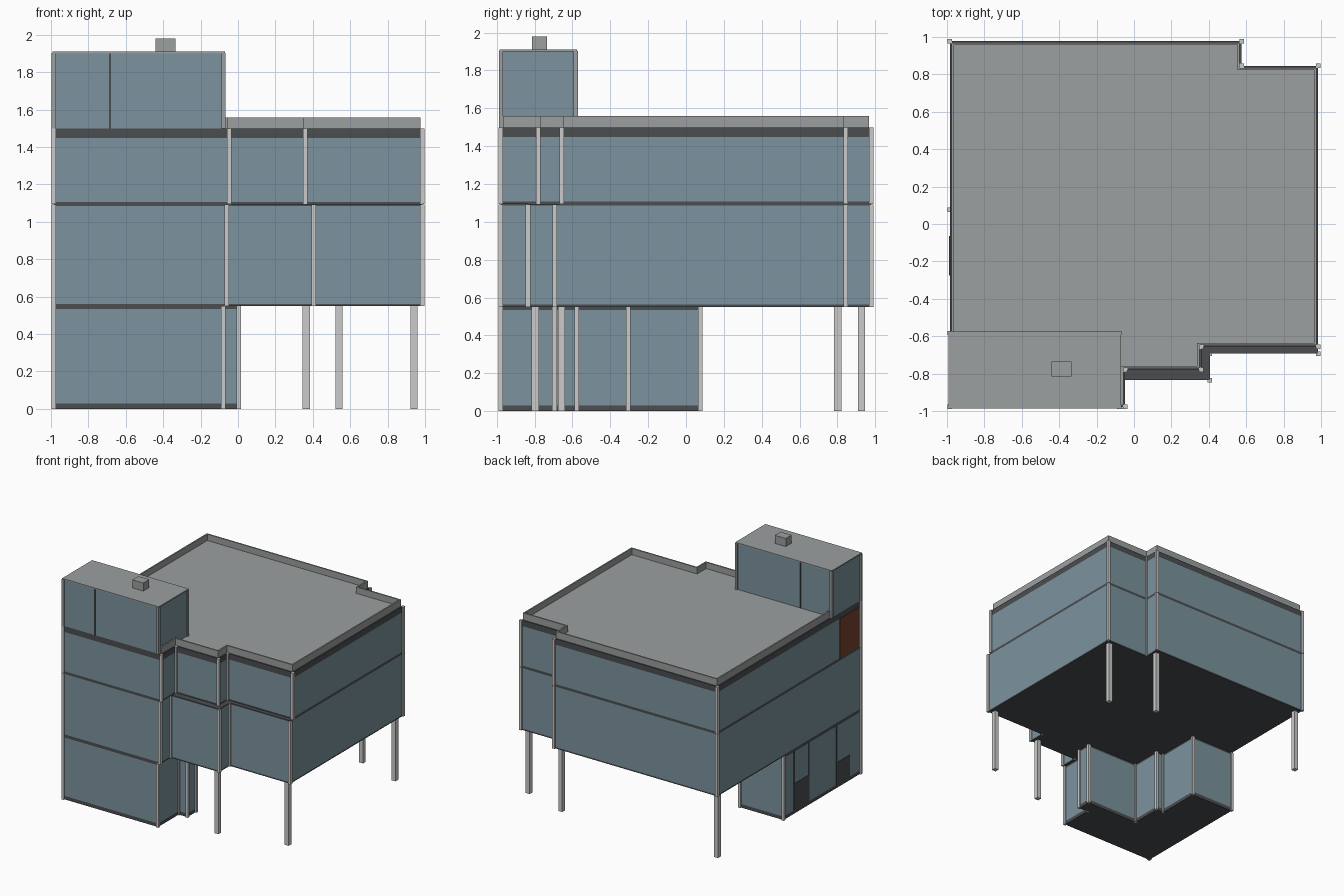
import bpy, bmesh
from mathutils import Vector

if "Cube" in bpy.data.objects:
    bpy.data.objects.remove(bpy.data.objects["Cube"])


def material(name, rgb):
    m = bpy.data.materials.new(name)
    m.diffuse_color = (*rgb, 1)
    m.use_nodes = True
    m.node_tree.nodes["Principled BSDF"].inputs["Base Color"].default_value = m.diffuse_color
    return m


GLASS = material("blue_grey_glass", (0.20, 0.29, 0.34))
DARK = material("dark_slab", (0.07, 0.075, 0.08))
BROWN = material("brown_panel", (0.18, 0.055, 0.03))
ROOF = material("roof_grey", (0.33, 0.35, 0.35))


def finish(name, bm, mat):
    bmesh.ops.recalc_face_normals(bm, faces=bm.faces)
    me = bpy.data.meshes.new(name)
    bm.to_mesh(me)
    bm.free()
    ob = bpy.data.objects.new(name, me)
    bpy.context.collection.objects.link(ob)
    if mat:
        me.materials.append(mat)
    return ob


def add_prism(bm, pts, z0, z1):
    face = bm.faces.new([bm.verts.new((x, y, z0)) for x, y in pts])
    ext = bmesh.ops.extrude_face_region(bm, geom=[face], use_keep_orig=True)
    top = [g for g in ext["geom"] if isinstance(g, bmesh.types.BMVert)]
    bmesh.ops.translate(bm, verts=top, vec=(0, 0, z1 - z0))


def prism(name, pts, z0, z1, mat=None):
    bm = bmesh.new()
    add_prism(bm, pts, z0, z1)
    return finish(name, bm, mat)


def rect(x0, x1, y0, y1):
    return [(x0, y0), (x1, y0), (x1, y1), (x0, y1)]


def box(name, x0, x1, y0, y1, z0, z1, mat=None):
    return prism(name, rect(x0, x1, y0, y1), z0, z1, mat)


def posts(name, centres, size, z0, z1, mat=None):
    bm = bmesh.new()
    h = size / 2
    for x, y in centres:
        add_prism(bm, rect(x - h, x + h, y - h, y + h), z0, z1)
    return finish(name, bm, mat)


def inset(pts, d):
    # moves every side of a counter-clockwise right-angled outline inward
    out = []
    for i, p in enumerate(pts):
        a, b, c = Vector(pts[i - 1]), Vector(p), Vector(pts[(i + 1) % len(pts)])
        e, f = (b - a).normalized(), (c - b).normalized()
        out.append(tuple(b + d * (Vector((-e.y, e.x)) + Vector((-f.y, f.x)))))
    return out


def ring(name, pts, width, z0, z1, mat=None):
    bm = bmesh.new()
    loops = []
    for outline, z in ((pts, z0), (pts, z1), (inset(pts, width), z1), (inset(pts, width), z0)):
        loops.append([bm.verts.new((x, y, z)) for x, y in outline])
    n = len(pts)
    for k in range(4):
        a, b = loops[k], loops[(k + 1) % 4]
        for i in range(n):
            j = (i + 1) % n
            bm.faces.new((a[i], a[j], b[j], b[i]))
    return finish(name, bm, mat)


def stepped(x1, y1, x2, y2):
    # main floor outline with a stepped front and a notched back corner
    return [(-.985, -.978), (x1, -.978), (x1, y1), (x2, y1), (x2, y2), (.985, y2),
            (.985, .845), (.575, .845), (.575, .978), (-.985, .978)]


upper = stepped(-.047, -.78, .36, -.657)
middle = stepped(-.06, -.835, .405, -.693)
ground = [(-.985, -.978), (-.08, -.978), (-.08, -.695), (.003, -.695), (.003, -.577),
          (-.50, -.577), (-.50, -.305), (-.57, -.305), (-.57, .075), (-.985, .075)]
pent = rect(-.985, -.077, -.978, -.583)

# Ground floor
prism("ground_slab", ground, 0, .03, DARK)
prism("ground_glass", ground, .03, .535, GLASS)
prism("ground_ceiling_band", ground, .535, .55, DARK)
posts("ground_corner_posts", ground, .024, 0, .55)

# Middle floor
prism("middle_slab", middle, .55, .562, DARK)
prism("middle_glass", middle, .562, 1.085, GLASS)
prism("middle_ceiling_band", middle, 1.085, 1.095, DARK)
posts("middle_corner_posts", middle, .024, .55, 1.092)

# Upper floor
prism("upper_slab", upper, 1.095, 1.107, DARK)
prism("upper_glass", upper, 1.107, 1.448, GLASS)
prism("upper_roof_band", upper, 1.448, 1.498, DARK)
posts("upper_corner_posts", upper, .024, 1.095, 1.498)

# Roof surface and parapet
prism("roof_deck", inset(upper, .012), 1.498, 1.503, ROOF)
ring("roof_parapet", inset(upper, .010), .012, 1.498, 1.558, ROOF)

# Rooftop room with roof cap, mullions and vent
prism("rooftop_room_glass", pent, 1.498, 1.9, GLASS)
prism("rooftop_room_cap", inset(pent, -.008), 1.9, 1.91, ROOF)
posts("rooftop_room_posts", pent, .022, 1.498, 1.902, ROOF)
posts("rooftop_room_mullions", [(-.685, -.978), (-.685, -.583)], .010, 1.498, 1.9, DARK)
box("roof_vent", -.44, -.335, -.815, -.735, 1.91, 1.98, ROOF)

# Free-standing columns under the overhang
posts("support_columns", [(.365, -.797), (.94, -.658), (.94, .802), (.54, .928), (-.95, .928)],
      .038, 0, .55)

# Brown panel on the left wall
box("brown_wall_panel", -.989, -.98, -.955, -.69, 1.107, 1.448, BROWN)

# Left entrance doors and mullions
box("rear_side_door", -.989, -.98, -.27, -.07, .03, .26, DARK)
box("front_side_door", -.989, -.98, -.83, -.65, .03, .22, DARK)
posts("left_wall_mullions", [(-.985, y) for y in (-.07, -.27, -.65)], .010, .03, .535, DARK)
